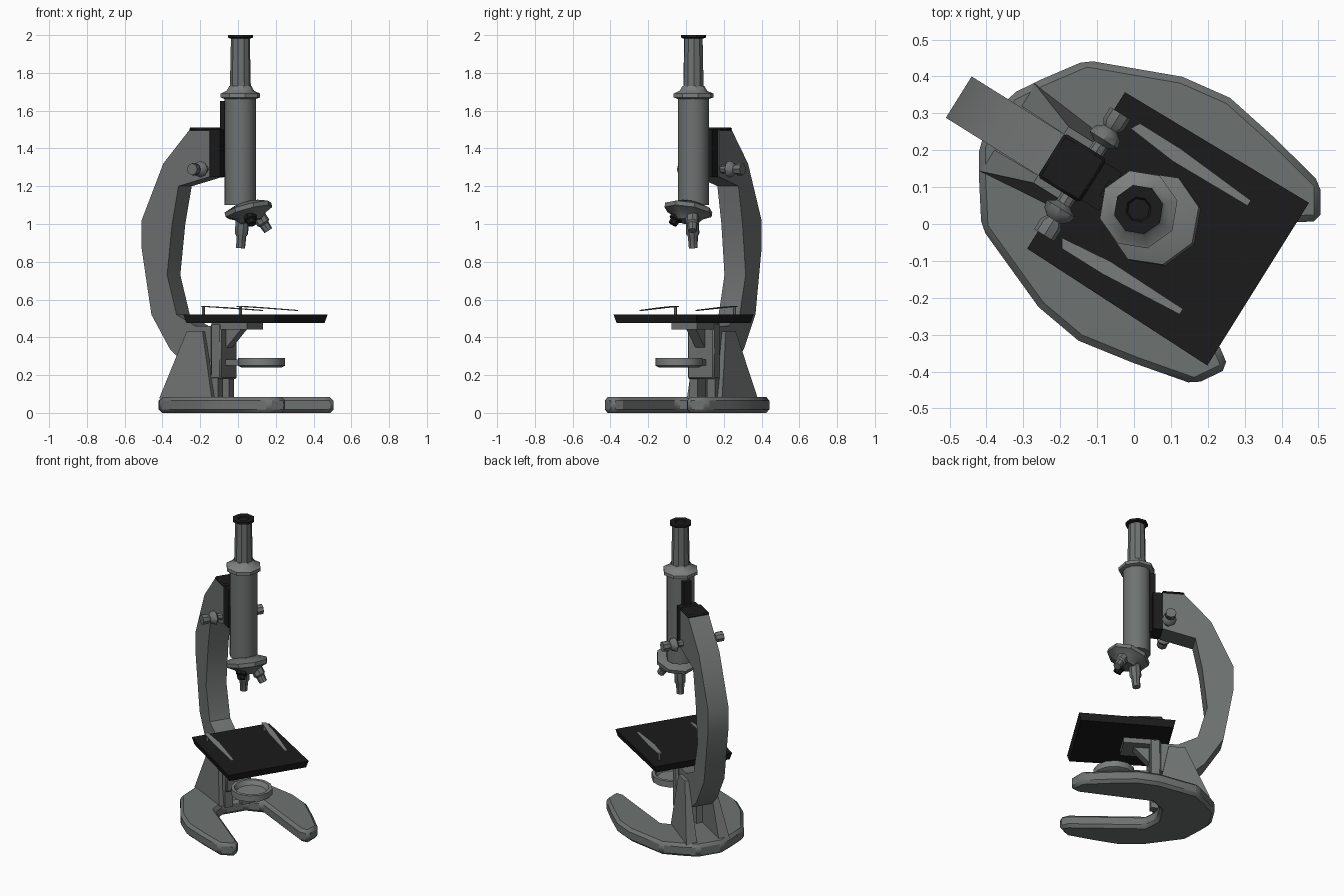
import bpy, bmesh, math
from mathutils import Matrix, Vector

if "Cube" in bpy.data.objects:
    bpy.data.objects.remove(bpy.data.objects["Cube"])

# Parts are built facing +x, then the whole instrument is turned on its base
PLACE = Matrix.Translation((0.021, 0.034, 0)) @ Matrix.Rotation(math.radians(-32), 4, 'Z')


def material(name, color):
    m = bpy.data.materials.new(name)
    m.use_nodes = True
    m.diffuse_color = (*color, 1)
    m.node_tree.nodes["Principled BSDF"].inputs["Base Color"].default_value = (*color, 1)
    return m


GREY = material("grey metal", (0.155, 0.168, 0.164))
LIGHT = material("light metal", (0.2, 0.212, 0.208))
BLACK = material("black enamel", (0.011, 0.011, 0.011))


def finish(name, bm, mat, smooth=35, bevel=0):
    bmesh.ops.recalc_face_normals(bm, faces=bm.faces)
    mesh = bpy.data.meshes.new(name)
    bm.to_mesh(mesh)
    bm.free()
    mesh.transform(PLACE)
    mesh.materials.append(mat)
    ob = bpy.data.objects.new(name, mesh)
    bpy.context.collection.objects.link(ob)
    if bevel:
        mod = ob.modifiers.new("bevel", 'BEVEL')
        mod.width = bevel
        mod.segments = 1
    bpy.ops.object.select_all(action='DESELECT')
    ob.select_set(True)
    bpy.context.view_layer.objects.active = ob
    bpy.ops.object.shade_smooth_by_angle(angle=math.radians(smooth))
    return ob


def loft(name, loops, mat, **kw):
    """Closed solid through matching loops of points."""
    bm = bmesh.new()
    rings = [[bm.verts.new(p) for p in loop] for loop in loops]
    for a, b in zip(rings, rings[1:]):
        for i in range(len(a)):
            j = (i + 1) % len(a)
            bm.faces.new((a[i], a[j], b[j], b[i]))
    bm.faces.new(rings[0])
    bm.faces.new(rings[-1])
    return finish(name, bm, mat, **kw)


def side_profile(name, pts, y0, y1, mat, **kw):
    return loft(name, [[(x, y, z) for x, z in pts] for y in (y0, y1)], mat, **kw)


def box(name, x0, x1, y0, y1, z0, z1, mat, **kw):
    return side_profile(name, [(x0, z0), (x1, z0), (x1, z1), (x0, z1)], y0, y1, mat, **kw)


def turned(name, rings, mat, at=(0, 0, 0), axis=(0, 0, 1), sides=12, smooth=35):
    """Solid of revolution from (radius, height) rings along an axis."""
    frame = Matrix.Translation(at) @ Vector(axis).to_track_quat('Z', 'Y').to_matrix().to_4x4()
    turn = [math.tau * i / sides for i in range(sides)]
    return loft(name, [[frame @ Vector((r * math.cos(a), r * math.sin(a), h)) for a in turn]
                       for r, h in rings], mat, smooth=smooth)


# Horseshoe base
half = [(-0.14, 0.07), (-0.08, 0.15), (0.375, 0.2), (0.425, 0.235), (0.37, 0.322), (0.2, 0.36),
        (0.04, 0.388), (-0.1, 0.368), (-0.345, 0.268), (-0.42, 0.16), (-0.47, 0.08)]
outline = half + [(x, -y) for x, y in reversed(half)]
loft("base", [[(x, y, z) for x, y in outline] for z in (0, 0.083)], GREY, smooth=25, bevel=0.018)

# Flared side plates of the base, and small feet under the column
for s, side in ((1, "left"), (-1, "right")):
    loft(side + "_pillar", [
        [(-0.43, 0.07 * s, 0.075), (-0.12, 0.07 * s, 0.075), (-0.12, 0.11 * s, 0.075), (-0.43, 0.14 * s, 0.075)],
        [(-0.29, 0.066 * s, 0.43), (-0.19, 0.066 * s, 0.43), (-0.19, 0.09 * s, 0.43), (-0.29, 0.09 * s, 0.43)],
    ], GREY)
    box(side + "_foot", -0.18, -0.1, 0.03 * s, 0.08 * s, 0.07, 0.2, GREY)

# Curved arm
side_profile("arm", [
    (-0.16, 1.5), (-0.285, 1.5), (-0.45, 1.32), (-0.585, 1.02), (-0.585, 0.87), (-0.524, 0.52),
    (-0.41, 0.34), (-0.33, 0.27), (-0.13, 0.27), (-0.13, 0.46), (-0.25, 0.46), (-0.367, 0.52),
    (-0.426, 0.73), (-0.395, 1.0), (-0.355, 1.2), (-0.16, 1.25)], -0.066, 0.066, GREY, smooth=30)
box("arm_cap", -0.29, -0.155, -0.07, 0.07, 1.492, 1.512, BLACK, bevel=0.008)

# Slide block and rack behind the tube
box("slide_block", -0.165, -0.1, -0.06, 0.06, 1.25, 1.5, BLACK)
box("rack", -0.12, -0.07, -0.025, 0.025, 1.25, 1.65, BLACK)

# Focus knobs
for s, side in ((1, "left"), (-1, "right")):
    turned(side + "_focus_knob", [(0.022, 0.05), (0.022, 0.095), (0.045, 0.11), (0.04, 0.13), (0.022, 0.145),
                                  (0.032, 0.16), (0.032, 0.195)],
           GREY, at=(-0.19, 0, 1.29), axis=(0, s, 0), sides=8)

# Body tube, collar, eyepiece
turned("tube", [(0.083, 1.1), (0.083, 1.675)], GREY, at=(-0.01, 0, 0))
turned("collar", [(0.085, 1.662), (0.108, 1.67), (0.108, 1.69), (0.075, 1.705), (0.06, 1.73)],
       LIGHT, at=(-0.01, 0, 0), sides=8)
turned("eyepiece", [(0.056, 1.7), (0.05, 1.99)], GREY, at=(-0.01, 0, 0), sides=10)
turned("eyepiece_rim", [(0.055, 1.982), (0.068, 1.987), (0.068, 2.0), (0.035, 2.0), (0.03, 1.992)],
       BLACK, at=(-0.01, 0, 0), sides=8)

# Tilted turret with three objectives
pivot = Vector((0.04, 0, 1.075))
down = Vector((0.29, 0, -0.957))
turned("turret", [(0.07, -0.035), (0.13, -0.012), (0.13, 0.012), (0.085, 0.035), (0.06, 0.065)],
       GREY, at=pivot, axis=down, sides=8)
tilt = down.to_track_quat('Z', 'Y').to_matrix()
back = Vector((-1, 0, -0.3)).normalized()
for name, turn, length, mat in (("long_objective", 0, 0.155, GREY),
                                ("medium_objective", 120, 0.1, GREY),
                                ("short_objective", 240, 0.06, BLACK)):
    out = Matrix.Rotation(math.radians(turn), 3, down) @ back
    turned(name, [(0.036, 0), (0.036, length * 0.5), (0.027, length * 0.6), (0.024, length)], mat,
           at=pivot + down * 0.035 + out * 0.05, axis=down + out * 0.38, sides=8)

# Stage, clips and the bracket below it
loft("stage", [[(x, y, z) for x, y in ((-0.21 + d, -0.25 + d), (0.372 - d, -0.26 + d),
                                       (0.372 - d, 0.26 - d), (-0.21 + d, 0.25 - d))]
               for z, d in ((0.475, 0.012), (0.52, 0))], BLACK)
for s, side in ((1, "left"), (-1, "right")):
    clip = [(-0.145, 0.175, 0.562), (-0.13, 0.2, 0.562), (0.0, 0.2, 0.555), (0.235, 0.182, 0.54),
            (0.235, 0.165, 0.54), (0.0, 0.16, 0.555)]
    loft(side + "_clip", [[(x, y * s, z + t) for x, y, z in clip] for t in (0, 0.005)], LIGHT)
    turned(side + "_clip_post", [(0.008, 0.515), (0.008, 0.562)], LIGHT, at=(-0.125, 0.185 * s, 0), sides=6)
box("column", -0.145, -0.08, -0.083, 0.083, 0.18, 0.476, GREY, bevel=0.008)
box("stage_bracket", -0.14, 0.08, -0.08, 0.08, 0.442, 0.478, GREY)
side_profile("bracket_gusset", [(-0.085, 0.45), (0.02, 0.45), (-0.085, 0.34)], -0.03, 0.03, GREY)

# Condenser ring hung from the column
turned("condenser", [(0.105, 0.24), (0.125, 0.25), (0.125, 0.29), (0.105, 0.29), (0.09, 0.262)],
       LIGHT, at=(0.125, -0.005, 0), sides=12)
box("condenser_clamp", -0.085, 0.02, -0.035, 0.035, 0.25, 0.283, GREY)
